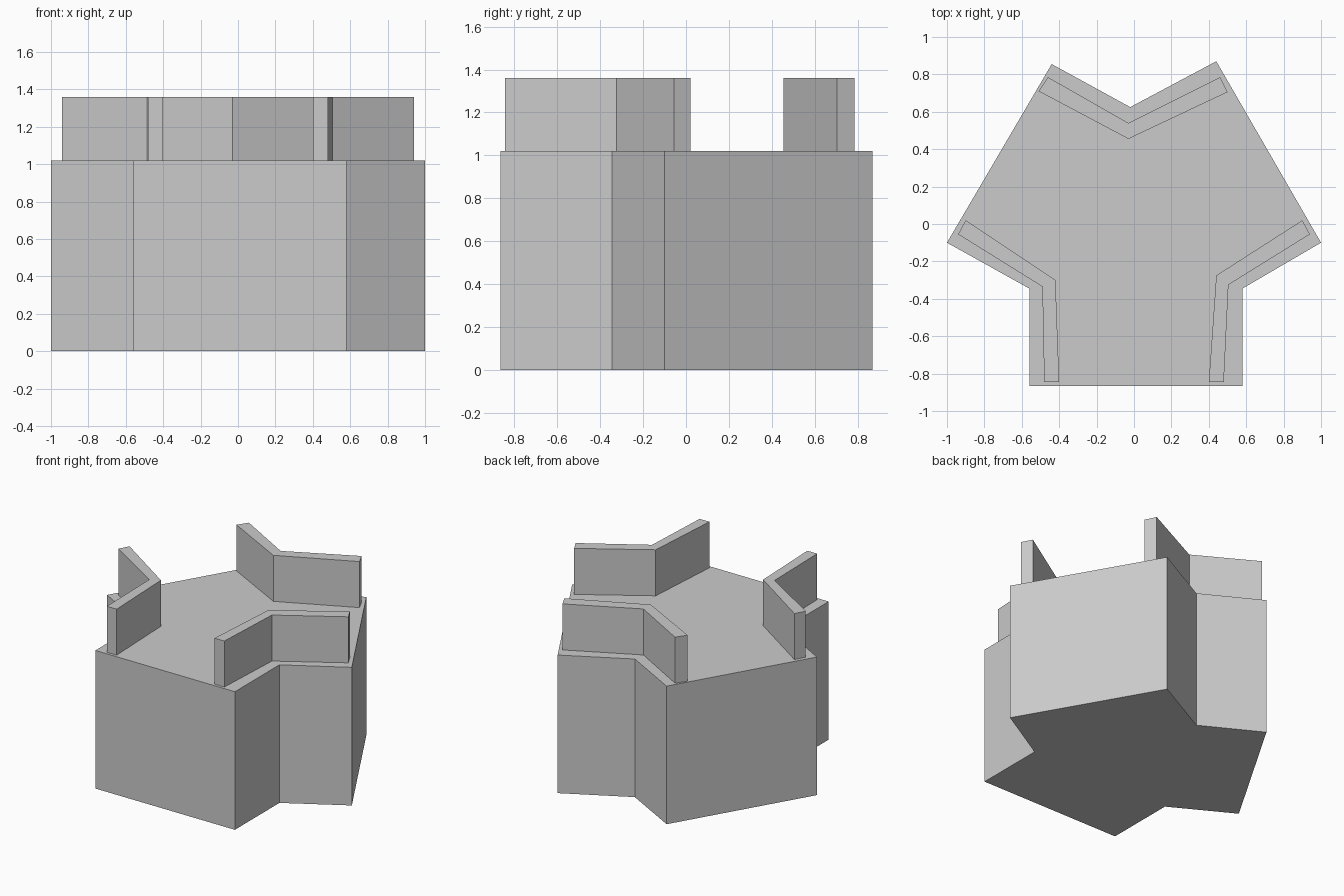
import bpy
import bmesh

cube = bpy.data.objects.get("Cube")
if cube:
    bpy.data.objects.remove(cube, do_unlink=True)

BASE_TOP, WALL_TOP = 1.02, 1.36

stone = bpy.data.materials.new("light_grey")
stone.use_nodes = True
grey = (0.6, 0.6, 0.6, 1)
stone.diffuse_color = grey
stone.node_tree.nodes["Principled BSDF"].inputs["Base Color"].default_value = grey


def prism(name, outline, bottom, top):
    """Extrude a plan outline straight up into a flat-faced solid."""
    bm = bmesh.new()
    floor = bm.faces.new([bm.verts.new((x, y, bottom)) for x, y in outline])
    up = bmesh.ops.extrude_face_region(bm, geom=[floor], use_keep_orig=True)
    for v in up["geom"]:
        if isinstance(v, bmesh.types.BMVert):
            v.co.z = top
    bmesh.ops.recalc_face_normals(bm, faces=bm.faces)
    mesh = bpy.data.meshes.new(name)
    bm.to_mesh(mesh)
    bm.free()
    mesh.materials.append(stone)
    obj = bpy.data.objects.new(name, mesh)
    bpy.context.collection.objects.link(obj)
    return obj


# Three-armed platform with notches between the arms
prism("platform", [(-0.56, -0.865), (0.58, -0.865), (0.58, -0.345), (1, -0.1),
                   (0.44, 0.87), (-0.02, 0.625), (-0.44, 0.855), (-1, -0.1),
                   (-0.56, -0.345)], 0, BASE_TOP)

# Bent parapet walls, one following each notch
walls = {
    "back_parapet": [(-0.46, 0.785), (-0.03, 0.54), (0.46, 0.785),
                     (0.5, 0.705), (-0.03, 0.455), (-0.51, 0.71)],
    "right_parapet": [(-0.9, 0.02), (-0.42, -0.3), (-0.4, -0.845),
                      (-0.48, -0.845), (-0.49, -0.335), (-0.94, -0.055)],
    "left_parapet": [(0.9, 0.02), (0.44, -0.275), (0.4, -0.845),
                     (0.48, -0.845), (0.505, -0.325), (0.94, -0.055)],
}
for name, outline in walls.items():
    prism(name, outline, BASE_TOP, WALL_TOP)
